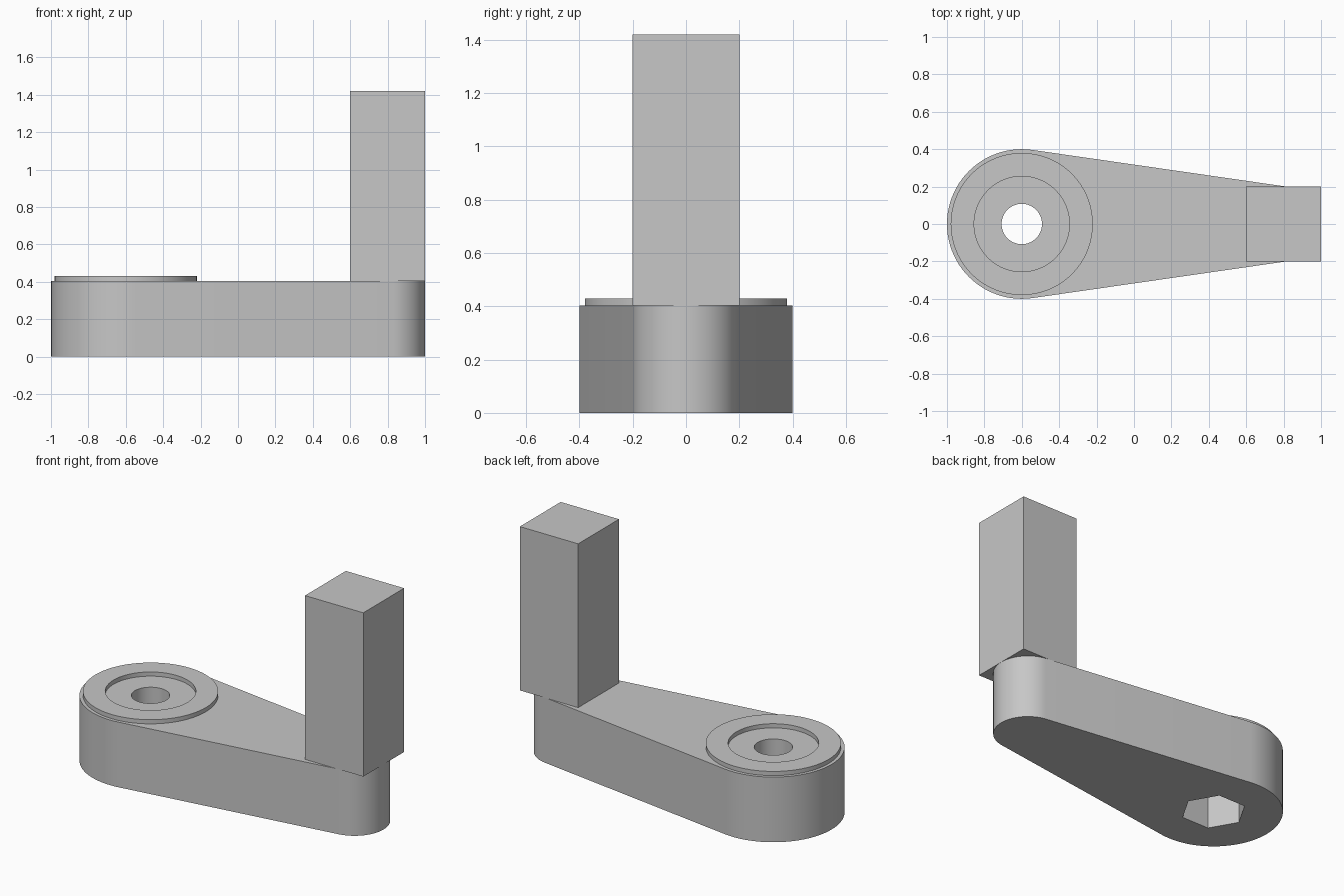
import bpy, bmesh
from math import pi, cos, sin, acos, radians

cube = bpy.data.objects.get("Cube")
if cube:
    bpy.data.objects.remove(cube, do_unlink=True)

# Main dimensions
HUB_X, HUB_R = -0.6, 0.4
TIP_X, TIP_R = 0.8, 0.2
ARM_H, RING_TOP, HANDLE_TOP = 0.404, 0.43, 1.42
BORE_R, SOCKET_R, SOCKET_DEPTH = 0.108, 0.19, 0.25

grey = bpy.data.materials.new("light_grey")
grey.use_nodes = True
colour = (0.57, 0.57, 0.57, 1)
grey.diffuse_color = colour
grey.node_tree.nodes["Principled BSDF"].inputs["Base Color"].default_value = colour


def arc(cx, r, start, end, n):
    """n + 1 points on an arc centred on the x axis."""
    angles = [start + (end - start) * i / n for i in range(n + 1)]
    return [(cx + r * cos(a), r * sin(a)) for a in angles]


def prism(name, outline, z0, z1):
    """Extrude a closed outline between two heights."""
    bm = bmesh.new()
    base = bm.faces.new([bm.verts.new((x, y, z0)) for x, y in outline])
    top = bmesh.ops.extrude_face_region(bm, geom=[base])["geom"]
    verts = [v for v in top if isinstance(v, bmesh.types.BMVert)]
    bmesh.ops.translate(bm, verts=verts, vec=(0, 0, z1 - z0))
    bmesh.ops.recalc_face_normals(bm, faces=bm.faces)
    mesh = bpy.data.meshes.new(name)
    bm.to_mesh(mesh)
    bm.free()
    mesh.materials.append(grey)
    obj = bpy.data.objects.new(name, mesh)
    bpy.context.collection.objects.link(obj)
    return obj


def activate(obj):
    bpy.ops.object.select_all(action="DESELECT")
    obj.select_set(True)
    bpy.context.view_layer.objects.active = obj


def cut(obj, cutter):
    """Subtract the cutter and discard it."""
    activate(obj)
    mod = obj.modifiers.new("cut", "BOOLEAN")
    mod.operation, mod.solver, mod.object = "DIFFERENCE", "EXACT", cutter
    bpy.ops.object.modifier_apply(modifier=mod.name)
    bpy.data.objects.remove(cutter, do_unlink=True)


def hub_outline(r, sides):
    return arc(HUB_X, r, 0, 2 * pi, sides)[:-1]


# Tapered arm: two rounded ends joined by their tangents
t = acos((HUB_R - TIP_R) / (TIP_X - HUB_X))
outline = arc(TIP_X, TIP_R, -t, t, 32) + arc(HUB_X, HUB_R, t, 2 * pi - t, 48)
arm = prism("arm", outline, 0, ARM_H)

# Round bore from above and hexagonal socket from below
cut(arm, prism("bore_cutter", hub_outline(BORE_R, 48), -0.1, 0.6))
cut(arm, prism("socket_cutter", hub_outline(SOCKET_R, 6), -0.1, SOCKET_DEPTH))

# Raised ring around the bore
ring = prism("hub_ring", hub_outline(0.38, 72), ARM_H, RING_TOP)
cut(ring, prism("ring_cutter", hub_outline(0.255, 64), 0.3, 0.6))

for part in (arm, ring):
    activate(part)
    bpy.ops.object.shade_smooth_by_angle(angle=radians(30))

# Square upright handle overhanging the rounded tip
square = [(0.6, -0.2), (1, -0.2), (1, 0.2), (0.6, 0.2)]
prism("handle", square, ARM_H, HANDLE_TOP)
